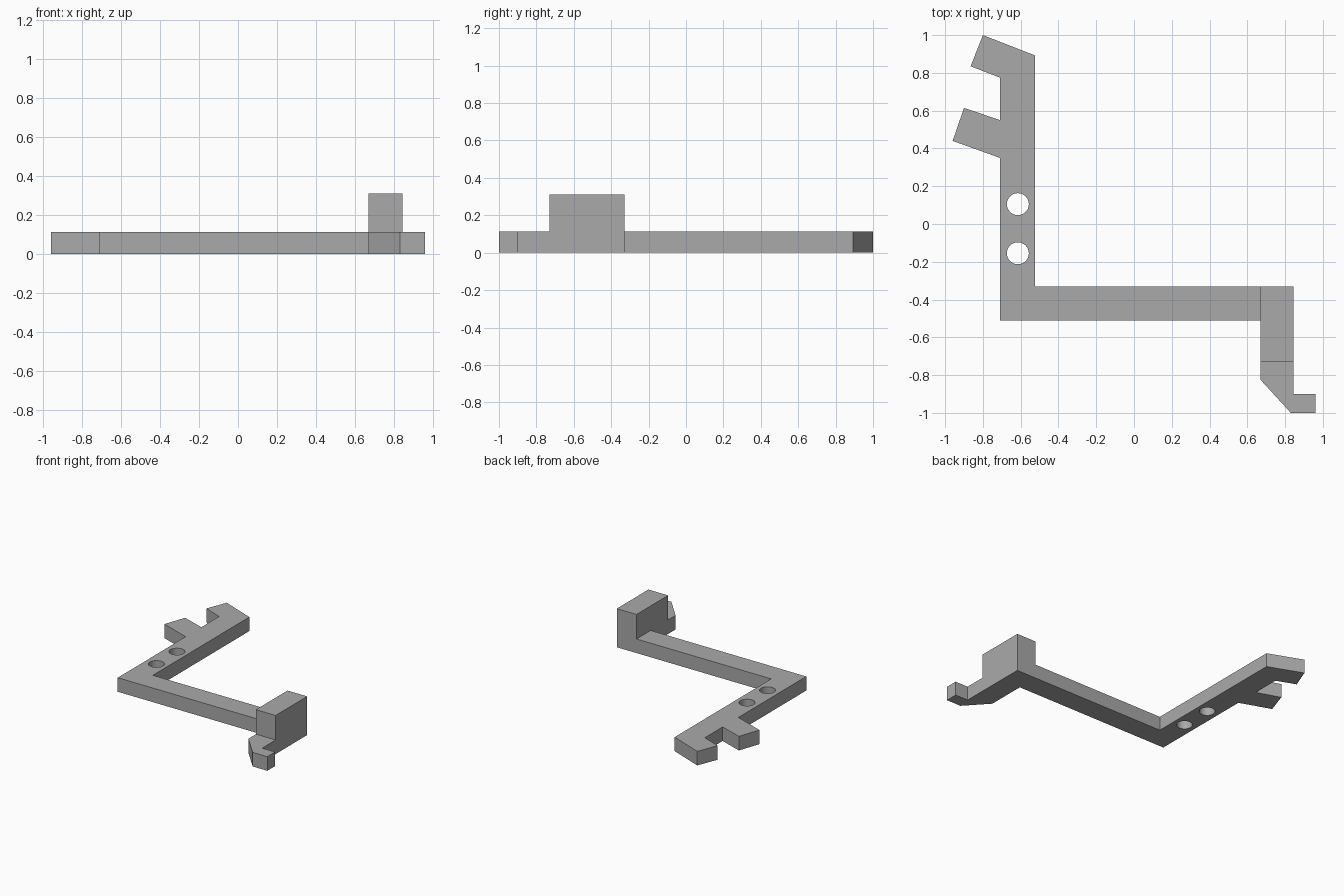
import bpy, bmesh
from math import radians

cube = bpy.data.objects.get("Cube")
if cube:
    bpy.data.objects.remove(cube, do_unlink=True)

THICK = 0.113      # plate thickness
BLOCK_TOP = 0.31   # top of the raised block

grey = bpy.data.materials.new("plain grey")
grey.use_nodes = True
colour = (0.40, 0.40, 0.40, 1)
grey.diffuse_color = colour
grey.node_tree.nodes["Principled BSDF"].inputs["Base Color"].default_value = colour


def prism(name, outline, z0, z1):
    """Extrude a flat outline from z0 to z1."""
    bm = bmesh.new()
    base = bm.faces.new([bm.verts.new((x, y, z0)) for x, y in outline])
    top = bmesh.ops.extrude_face_region(bm, geom=[base])["geom"]
    verts = [v for v in top if isinstance(v, bmesh.types.BMVert)]
    bmesh.ops.translate(bm, verts=verts, vec=(0, 0, z1 - z0))
    bmesh.ops.recalc_face_normals(bm, faces=bm.faces)
    mesh = bpy.data.meshes.new(name)
    bm.to_mesh(mesh)
    bm.free()
    mesh.materials.append(grey)
    obj = bpy.data.objects.new(name, mesh)
    bpy.context.collection.objects.link(obj)
    return obj


# Flat bracket: upright arm with two slanted teeth, cross bar, hooked foot
bracket = prism("bracket_plate", [
    (-0.71, -0.51), (0.67, -0.51), (0.67, -0.825), (0.83, -1), (0.96, -1),
    (0.96, -0.9), (0.845, -0.9), (0.845, -0.33), (-0.525, -0.33),
    (-0.525, 0.893), (-0.8, 1), (-0.865, 0.835), (-0.71, 0.775),
    (-0.71, 0.55), (-0.9, 0.615), (-0.96, 0.44), (-0.71, 0.35)], 0, THICK)

# Two round through holes in the arm
for y in (0.105, -0.155):
    bpy.ops.mesh.primitive_cylinder_add(vertices=48, radius=0.058, depth=1,
                                        location=(-0.615, y, 0))
    cutter = bpy.context.object
    cutter.name = "hole_cutter"
    cutter.data.materials.append(grey)
    cutter.hide_render = True
    cutter.hide_set(True)
    cut = bracket.modifiers.new("hole", "BOOLEAN")
    cut.operation = "DIFFERENCE"
    cut.solver = "EXACT"
    cut.object = cutter

# Bake the holes, then drop the cutters
bpy.context.view_layer.update()
baked = bpy.data.meshes.new_from_object(
    bracket.evaluated_get(bpy.context.evaluated_depsgraph_get()))
bracket.modifiers.clear()
bracket.data = baked
for obj in [o for o in bpy.data.objects if o.name.startswith("hole_cutter")]:
    bpy.data.objects.remove(obj, do_unlink=True)

# Smooth hole walls, sharp plate edges
bpy.ops.object.select_all(action="DESELECT")
bracket.select_set(True)
bpy.context.view_layer.objects.active = bracket
bpy.ops.object.shade_smooth_by_angle(angle=radians(15))

# Raised block at the corner of the foot
prism("raised_block", [(0.67, -0.73), (0.845, -0.73), (0.845, -0.33),
                       (0.67, -0.33)], THICK, BLOCK_TOP)
